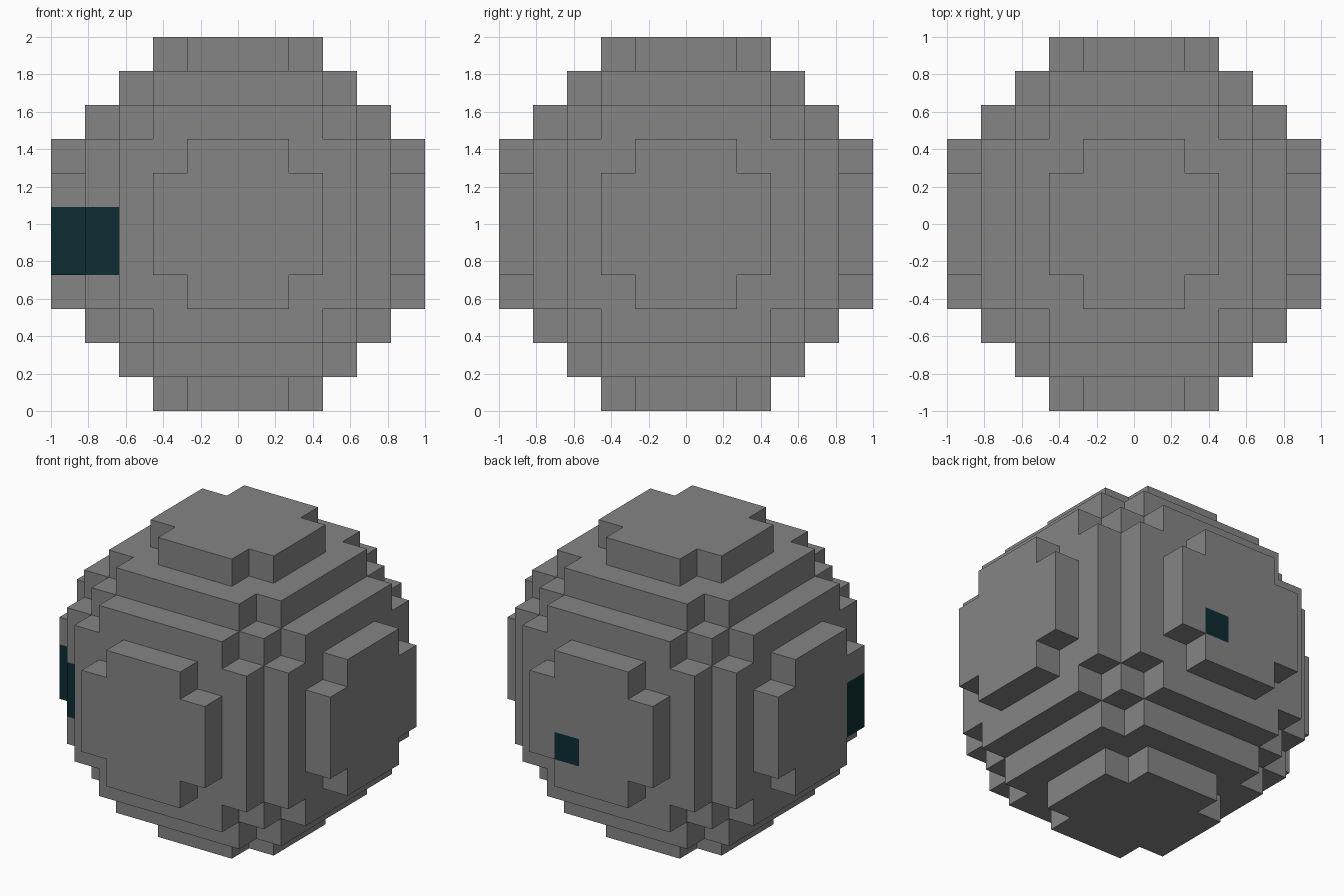
import bpy
import bmesh
from itertools import product
from mathutils import Vector

old = bpy.data.objects.get("Cube")
if old:
    bpy.data.objects.remove(old, do_unlink=True)

RADIUS = 5.5            # ball radius in blocks
BLOCK = 1 / RADIUS      # block edge length
CENTRE = Vector((0, 0, 1))


def make_material(name, colour):
    mat = bpy.data.materials.new(name)
    mat.use_nodes = True
    mat.diffuse_color = (*colour, 1)
    mat.node_tree.nodes["Principled BSDF"].inputs["Base Color"].default_value = (*colour, 1)
    return mat


def inside(cell):
    return sum(c * c for c in cell) <= RADIUS ** 2


def build_blocks(name, cells, mat):
    """Make the exposed block faces of the given cells into one object."""
    bm = bmesh.new()
    for cell in cells:
        for axis, sign in product(range(3), (-1, 1)):
            neighbour = list(cell)
            neighbour[axis] += sign
            if inside(neighbour):
                continue
            normal, u = Vector(), Vector()
            normal[axis] = sign
            u[(axis + 1) % 3] = 1
            v = normal.cross(u)
            middle = Vector(cell) + normal / 2
            corners = (-u - v, u - v, u + v, v - u)
            bm.faces.new([bm.verts.new(CENTRE + BLOCK * (middle + c / 2)) for c in corners])
    bmesh.ops.remove_doubles(bm, verts=bm.verts, dist=BLOCK / 100)
    mesh = bpy.data.meshes.new(name)
    bm.to_mesh(mesh)
    bm.free()
    mesh.materials.append(mat)
    obj = bpy.data.objects.new(name, mesh)
    bpy.context.collection.objects.link(obj)
    return obj


grey = make_material("stone grey", (0.235, 0.235, 0.235))
teal = make_material("dark teal", (0.004, 0.026, 0.033))

# Dark blocks set flush into the ball
side_patch = [(x, y, z) for x, y in ((-5, -2), (-4, -3)) for z in (-1, 0)]
back_spot = [(1, 5, -1)]
dark = set(side_patch + back_spot)

# Stepped ball made of all the remaining blocks
ball = [c for c in product(range(-5, 6), repeat=3) if inside(c) and c not in dark]

build_blocks("block_ball", ball, grey)
build_blocks("side_patch", side_patch, teal)
build_blocks("back_spot", back_spot, teal)
